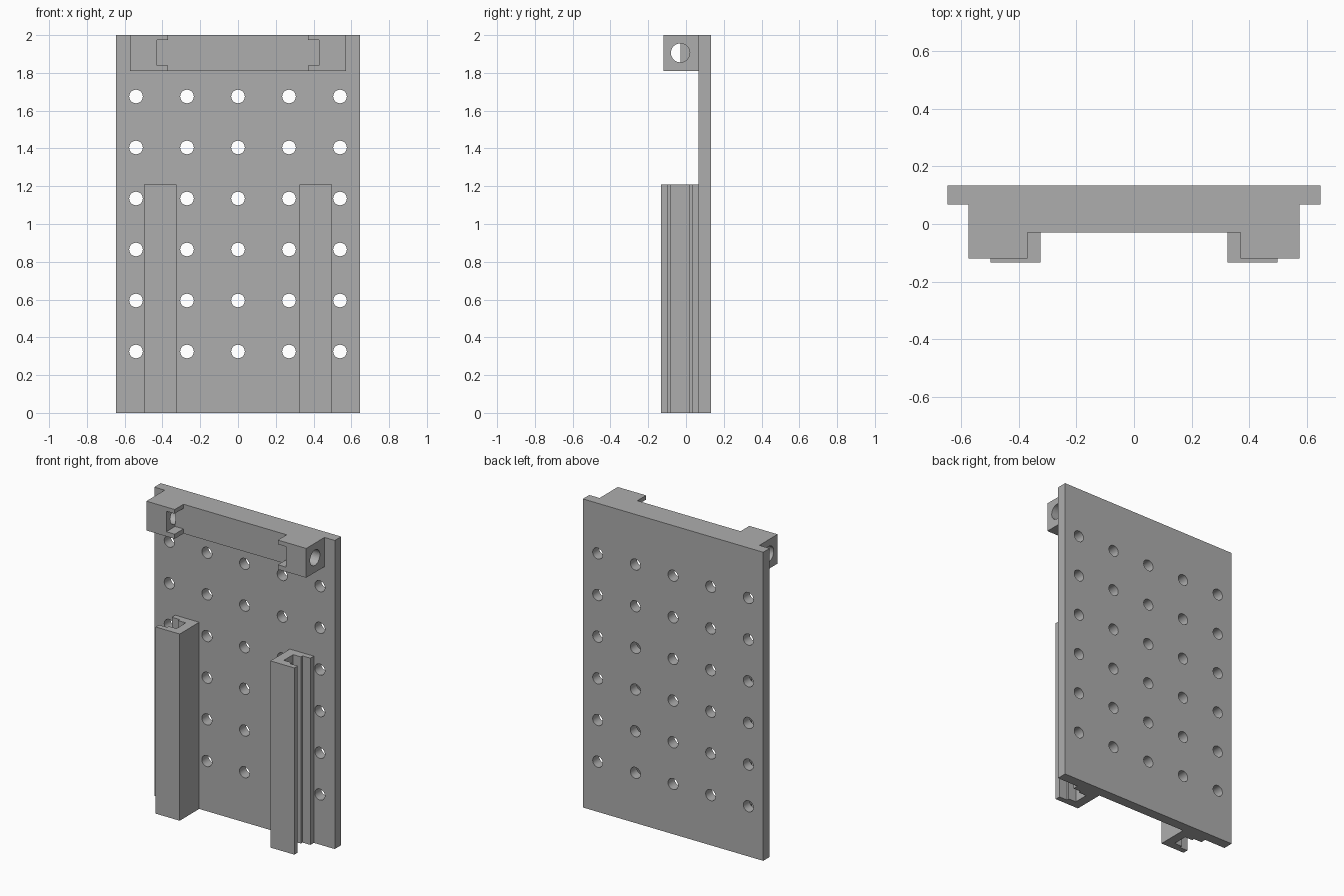
import bpy, bmesh, math
from mathutils import Matrix, Vector

cube = bpy.data.objects.get("Cube")
if cube:
    bpy.data.objects.remove(cube, do_unlink=True)

grey = bpy.data.materials.new("plain grey")
grey.use_nodes = True
GREY = (0.42, 0.42, 0.42, 1)
grey.diffuse_color = GREY
grey.node_tree.nodes["Principled BSDF"].inputs["Base Color"].default_value = GREY


def make(name, bm):
    bmesh.ops.recalc_face_normals(bm, faces=bm.faces[:])
    me = bpy.data.meshes.new(name)
    bm.to_mesh(me)
    bm.free()
    me.materials.append(grey)
    ob = bpy.data.objects.new(name, me)
    bpy.context.collection.objects.link(ob)
    return ob


def prism(bm, outline, z0, z1):
    """Extrude an xy outline from z0 up to z1."""
    face = bm.faces.new([bm.verts.new((x, y, z0)) for x, y in outline])
    ext = bmesh.ops.extrude_face_region(bm, geom=[face])["geom"]
    bmesh.ops.translate(bm, vec=(0, 0, z1 - z0),
                        verts=[v for v in ext if isinstance(v, bmesh.types.BMVert)])


def rect(x0, x1, y0, y1):
    return [(x0, y0), (x1, y0), (x1, y1), (x0, y1)]


def cylinder(bm, centre, radius, depth, axis):
    turn = Matrix.Rotation(math.pi / 2, 4, "X" if axis == "Y" else "Y")
    bmesh.ops.create_cone(bm, cap_ends=True, segments=40, radius1=radius, radius2=radius,
                          depth=depth, matrix=Matrix.Translation(Vector(centre)) @ turn)


def select_only(ob):
    bpy.ops.object.select_all(action="DESELECT")
    ob.select_set(True)
    bpy.context.view_layer.objects.active = ob


def cut(ob, bm):
    """Subtract the cutter solids from the part."""
    cutter = make("cutter", bm)
    cutter.hide_render = True
    mod = ob.modifiers.new("holes", "BOOLEAN")
    mod.operation = "DIFFERENCE"
    mod.solver = "EXACT"
    mod.object = cutter
    select_only(ob)
    bpy.ops.object.modifier_apply(modifier=mod.name)
    bpy.data.objects.remove(cutter, do_unlink=True)
    select_only(ob)
    bpy.ops.object.shade_smooth_by_angle(angle=math.radians(30))


# Back plate with its grid of round holes
W, FRONT, BACK, MID = 0.647, 0.067, 0.133, -0.03
bm = bmesh.new()
prism(bm, rect(-W, W, FRONT, BACK), 0, 2)
plate = make("back_plate", bm)
bm = bmesh.new()
for col in range(-2, 3):
    for row in range(6):
        cylinder(bm, (col * 0.27, 0.1, 0.325 + row * 0.27), 0.036, 0.2, "Y")
cut(plate, bm)

# Top bracket: crossbar with a block at each end
bm = bmesh.new()
half = [(0.573, FRONT), (0.573, -0.12), (0.37, -0.12), (0.37, MID)]
prism(bm, half + [(-x, y) for x, y in reversed(half)], 1.81, 2)
bracket = make("top_bracket", bm)

# Nut pockets open to the front and inside, then bolt bores through the outer ends
bm = bmesh.new()
for s in (-1, 1):
    prism(bm, rect(s * 0.35, s * 0.43, -0.15, MID), 1.84, 1.973)
cut(bracket, bm)
bm = bmesh.new()
for s in (-1, 1):
    cylinder(bm, (s * 0.528, MID, 1.906), 0.05, 0.2, "X")
cut(bracket, bm)

# Slotted rails, open outwards
MOUTH, NECK, AXIS = 0.065, 0.048, -0.033
IN, OUT, STEP, FLOOR = 0.325, 0.497, 0.44, 0.385
profile = [(IN, FRONT), (IN, -0.133), (OUT, -0.133),
           (OUT, AXIS - MOUTH), (STEP, AXIS - MOUTH), (STEP, AXIS - NECK),
           (FLOOR, AXIS - NECK), (FLOOR, AXIS + NECK), (STEP, AXIS + NECK),
           (STEP, AXIS + MOUTH), (OUT, AXIS + MOUTH), (OUT, FRONT)]
for s, side in ((1, "left"), (-1, "right")):
    bm = bmesh.new()
    prism(bm, [(s * x, y) for x, y in profile], 0, 1.21)
    make(side + "_rail", bm)
